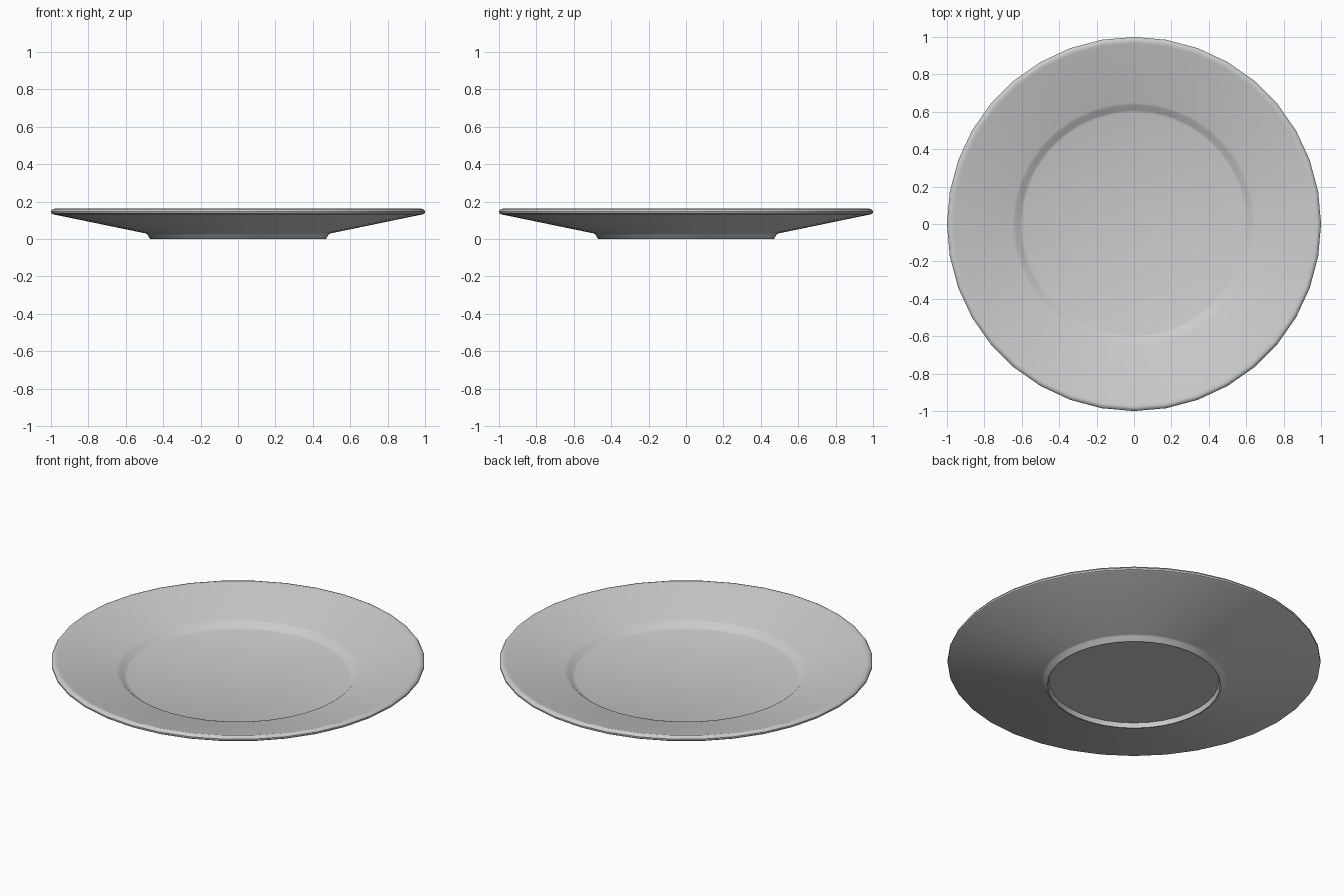
import bpy, bmesh, math

if "Cube" in bpy.data.objects:
    bpy.data.objects.remove(bpy.data.objects["Cube"])

SIDES = 36

# Half cross-section (radius, height), from top centre around the rim to bottom centre
PROFILE = [
    (0.0, 0.055), (0.595, 0.055), (0.61, 0.060), (0.635, 0.082), (0.65, 0.087),  # well
    (0.965, 0.158), (0.98, 0.162), (0.992, 0.159), (1.0, 0.148),               # lip
    (0.999, 0.138), (0.99, 0.132),
    (0.495, 0.030), (0.484, 0.024), (0.472, 0.002), (0.468, 0.0),             # foot
    (0.462, 0.0), (0.456, 0.028), (0.0, 0.028),                               # recess
]

# Lathe the profile around z
bm = bmesh.new()
verts = [bm.verts.new((r, 0, z)) for r, z in PROFILE]
edges = [bm.edges.new(pair) for pair in zip(verts, verts[1:])]
bmesh.ops.spin(bm, geom=verts + edges, cent=(0, 0, 0), axis=(0, 0, 1),
               angle=math.tau, steps=SIDES)
bmesh.ops.remove_doubles(bm, verts=bm.verts, dist=0.0005)
bmesh.ops.recalc_face_normals(bm, faces=bm.faces)

mesh = bpy.data.meshes.new("plate")
bm.to_mesh(mesh)
bm.free()
plate = bpy.data.objects.new("plate", mesh)
bpy.context.collection.objects.link(plate)

# Smooth shading with crisp foot edges
bpy.context.view_layer.objects.active = plate
plate.select_set(True)
bpy.ops.object.shade_smooth_by_angle(angle=math.radians(40))
